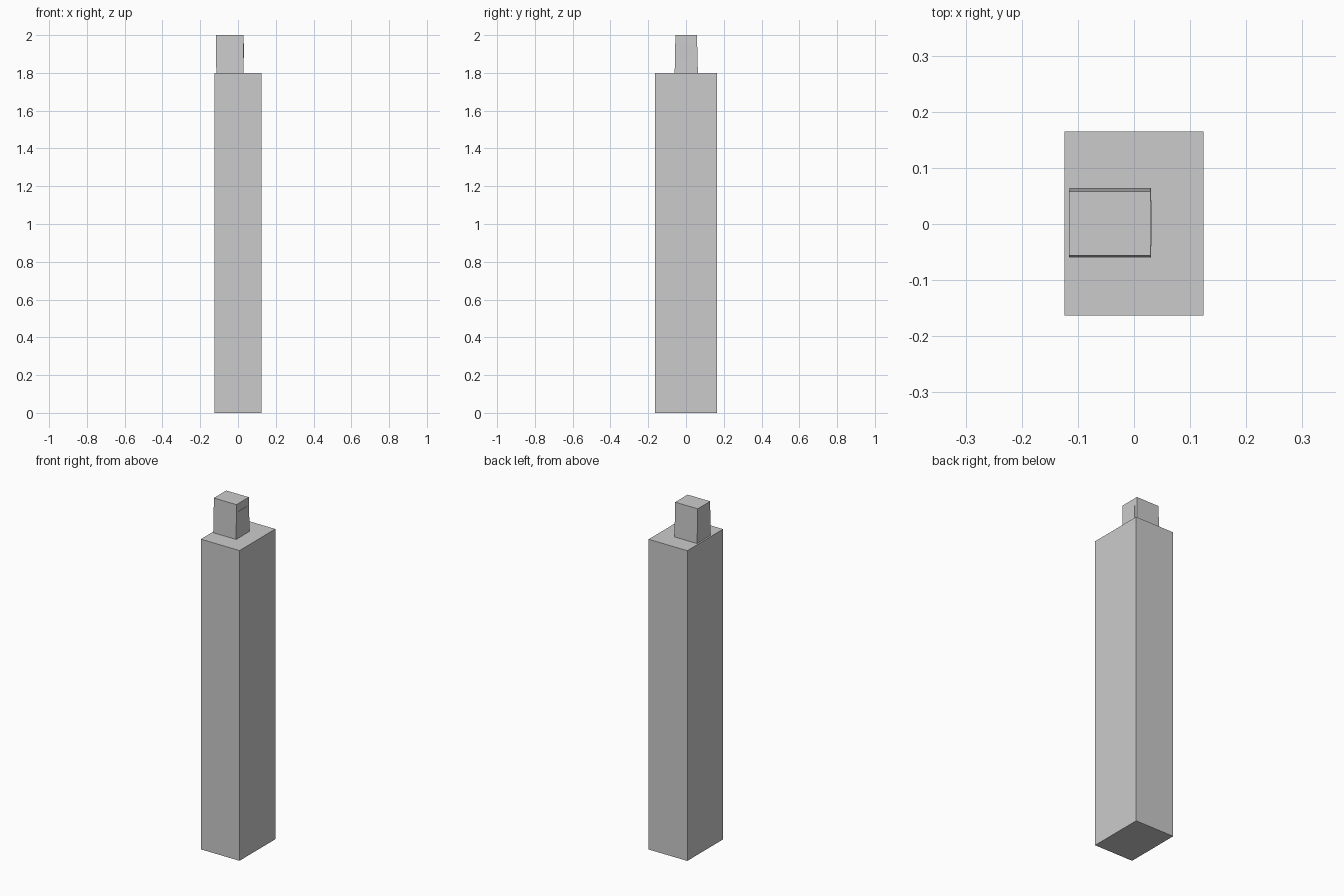
import bpy
import bmesh

if "Cube" in bpy.data.objects:
    bpy.data.objects.remove(bpy.data.objects["Cube"])


def tapered_box(name, bottom, top, z0, z1):
    """Box between two rectangles given as (x0, x1, y0, y1)."""
    bm = bmesh.new()
    rings = []
    for (x0, x1, y0, y1), z in ((bottom, z0), (top, z1)):
        rings.append([bm.verts.new((x, y, z))
                      for x, y in ((x0, y0), (x1, y0), (x1, y1), (x0, y1))])
    low, high = rings
    bm.faces.new(low[::-1])
    bm.faces.new(high)
    for i in range(4):
        j = (i + 1) % 4
        bm.faces.new((low[i], low[j], high[j], high[i]))
    mesh = bpy.data.meshes.new(name)
    bm.to_mesh(mesh)
    bm.free()
    obj = bpy.data.objects.new(name, mesh)
    bpy.context.collection.objects.link(obj)
    return obj


# Tall main column
body = (-0.124, 0.124, -0.163, 0.165)
tapered_box("column", body, body, 0.0, 1.8)

# Slightly tapered block on top, set toward one side
tapered_box("top_block", (-0.115, 0.030, -0.060, 0.063),
            (-0.116, 0.029, -0.056, 0.058), 1.8, 2.0)

# Barely raised panel on the right face of the block
panel = (0.020, 0.0315, -0.039, 0.042)
tapered_box("side_panel", panel, panel, 1.88, 1.955)
